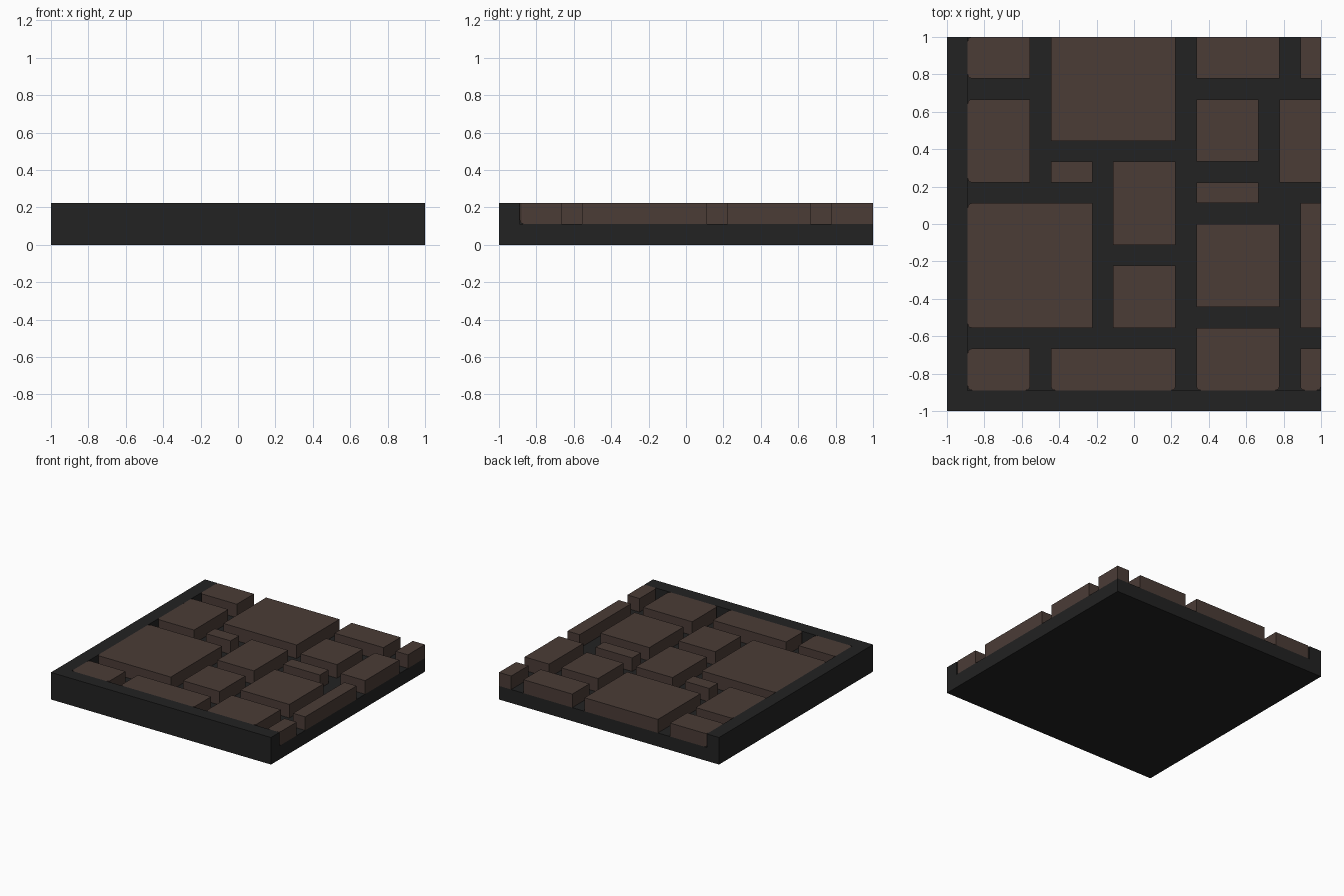
import bpy, bmesh
from mathutils import Matrix, Vector

cube = bpy.data.objects.get("Cube")
if cube:
    bpy.data.objects.remove(cube, do_unlink=True)

U = 1 / 9            # layout unit: rim width, gap width and step height
ROUND = 0.022        # rounding where stones meet the rim


def material(name, rgb):
    mat = bpy.data.materials.new(name)
    mat.use_nodes = True
    mat.diffuse_color = (*rgb, 1)
    mat.node_tree.nodes["Principled BSDF"].inputs["Base Color"].default_value = (*rgb, 1)
    return mat


def box(x0, x1, y0, y1, z0, z1):
    """Box in a new bmesh, sizes in layout units."""
    bm = bmesh.new()
    lo, hi = Vector((x0, y0, z0)) * U, Vector((x1, y1, z1)) * U
    bmesh.ops.create_cube(bm, size=1, matrix=Matrix.Translation((lo + hi) / 2)
                          @ Matrix.Diagonal((*(hi - lo), 1)))
    return bm


def add_object(name, bm, mat):
    bmesh.ops.recalc_face_normals(bm, faces=bm.faces[:])
    mesh = bpy.data.meshes.new(name)
    bm.to_mesh(mesh)
    bm.free()
    mesh.materials.append(mat)
    obj = bpy.data.objects.new(name, mesh)
    bpy.context.collection.objects.link(obj)
    return obj


mortar = material("dark_mortar", (0.0160, 0.0160, 0.0160))
stone = material("brown_stone", (0.070, 0.045, 0.037))

# Base slab with a raised rim along the left-hand and front edges
bm = box(-9, 9, -9, 9, 0, 1)
for axis in ((1, 0, 0), (0, 1, 0)):
    bmesh.ops.bisect_plane(bm, geom=bm.verts[:] + bm.edges[:] + bm.faces[:],
                           plane_co=Vector(axis) * -8 * U, plane_no=axis)
rim = []
for f in bm.faces:
    c = f.calc_center_median()
    if c.z > 0.9 * U and min(c.x, c.y) < -8 * U:
        rim.append(f)
raised = bmesh.ops.extrude_face_region(bm, geom=rim)["geom"]
bmesh.ops.translate(bm, vec=(0, 0, U),
                    verts=[g for g in raised if isinstance(g, bmesh.types.BMVert)])
bmesh.ops.dissolve_limit(bm, angle_limit=0.01, verts=bm.verts[:], edges=bm.edges[:])
add_object("base_tray", bm, mortar)

# Paving stones: x0, x1, y0, y1 in layout units
STONES = [
    (-8, -5, 7, 9), (-8, -5, 2, 6), (-8, -2, -5, 1), (-8, -5, -8, -6),
    (-4, 2, 4, 9), (-4, -2, 2, 3), (-1, 2, -1, 3), (-1, 2, -5, -2),
    (-4, 2, -8, -6), (3, 7, 7, 9), (3, 6, 3, 6), (3, 6, 1, 2),
    (3, 7, -4, 0), (3, 7, -8, -5), (8, 9, 7, 9), (7, 9, 2, 6),
    (8, 9, -5, 1), (8, 9, -8, -6),
]


def against_rim(edge):
    """Side and bottom edges lying on the rim, not the top edges."""
    a, b = (v.co for v in edge.verts)
    on_rim = any(max(a[i], b[i]) < -7.9 * U for i in (0, 1))
    return on_rim and min(a.z, b.z) < 1.5 * U


for n, rect in enumerate(STONES, 1):
    bm = box(*rect, 1, 2)
    edges = [e for e in bm.edges if against_rim(e)]
    if edges:
        bmesh.ops.bevel(bm, geom=edges, offset=ROUND, segments=3,
                        profile=0.5, affect='EDGES')
    add_object(f"paving_stone_{n:02d}", bm, stone)
